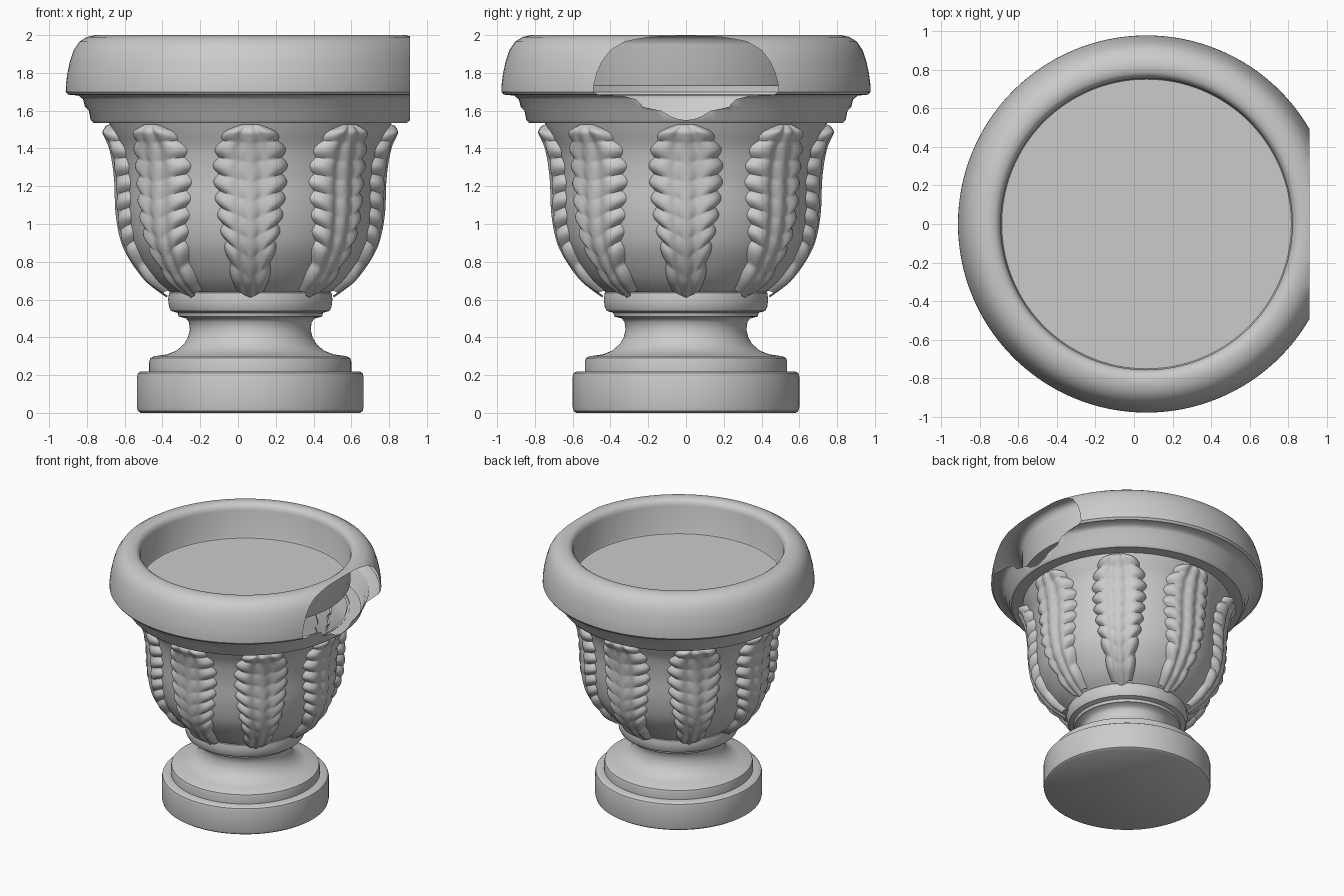
import bpy, bmesh, math

AXIS_X = 0.065      # the urn's axis sits off centre because one side of the rim is missing
BREAK_X = 0.91      # plane of the missing rim piece
LEAVES = 8
LOBES = 9

if "Cube" in bpy.data.objects:
    bpy.data.objects.remove(bpy.data.objects["Cube"], do_unlink=True)

stone = bpy.data.materials.new("pale_stone")
stone.use_nodes = True
grey = (0.6, 0.6, 0.6, 1)
stone.diffuse_color = grey
stone.node_tree.nodes["Principled BSDF"].inputs["Base Color"].default_value = grey


def sample(points, t):
    """Smooth curve value at t through (t, value) points."""
    t = min(max(t, points[0][0]), points[-1][0])
    n = len(points)
    slope = lambda i: ((points[min(i + 1, n - 1)][1] - points[max(i - 1, 0)][1])
                       / (points[min(i + 1, n - 1)][0] - points[max(i - 1, 0)][0]))
    for i in range(n - 1):
        (a, p), (b, q) = points[i], points[i + 1]
        if t <= b:
            h = b - a
            s = (t - a) / h
            return (p * (1 + 2 * s) * (1 - s) ** 2 + q * s * s * (3 - 2 * s)
                    + h * s * (1 - s) * (slope(i) * (1 - s) - slope(i + 1) * s))


def finish(name, bm, angle=40):
    mesh = bpy.data.meshes.new(name)
    bm.to_mesh(mesh)
    bm.free()
    mesh.materials.append(stone)
    obj = bpy.data.objects.new(name, mesh)
    obj.location.x = AXIS_X
    bpy.context.collection.objects.link(obj)
    bpy.ops.object.select_all(action="DESELECT")
    obj.select_set(True)
    bpy.context.view_layer.objects.active = obj
    bpy.ops.object.shade_smooth_by_angle(angle=math.radians(angle))
    return obj


def lathe(profile, steps=128):
    """Turn a (radius, height) profile about the axis."""
    bm = bmesh.new()
    rings = []
    for r, z in profile:
        rings.append([bm.verts.new((r * math.cos(math.tau * k / steps),
                                    r * math.sin(math.tau * k / steps), z))
                      for k in range(steps)])
    for low, high in zip(rings, rings[1:]):
        for k in range(steps):
            n = (k + 1) % steps
            bm.faces.new((low[k], low[n], high[n], high[k]))
    bmesh.ops.remove_doubles(bm, verts=bm.verts, dist=0.0001)
    return bm


# Pedestal: plinth, step, waisted neck and collar
finish("pedestal", lathe([
    (0, 0), (0.58, 0), (0.595, 0.01), (0.6, 0.03), (0.6, 0.19), (0.595, 0.21),
    (0.58, 0.22), (0.535, 0.22), (0.535, 0.27), (0.53, 0.29), (0.51, 0.3),
    (0.44, 0.31), (0.39, 0.33), (0.35, 0.365), (0.33, 0.4), (0.32, 0.44),
    (0.325, 0.48), (0.34, 0.5), (0.38, 0.51), (0.385, 0.53), (0.42, 0.54),
    (0.43, 0.56), (0.435, 0.6), (0.43, 0.635), (0.41, 0.65)]))

# Bowl wall, set in behind the leaves
LEAF_RADIUS = [(0.6, 0.43), (0.65, 0.5), (0.7, 0.56), (0.8, 0.635), (0.9, 0.685),
               (1.05, 0.715), (1.25, 0.725), (1.4, 0.75), (1.48, 0.785), (1.54, 0.81)]


def bowl_radius(z):
    return sample(LEAF_RADIUS, z) - 0.06


rows = 32
finish("bowl", lathe([(bowl_radius(z), z) for z in
                      (0.6 + 0.94 * i / rows for i in range(rows + 1))]))

# Hollow rim with moulding and basin floor, broken off on the left side
rim = lathe([
    (0.73, 1.535), (0.83, 1.535), (0.845, 1.55), (0.855, 1.6), (0.875, 1.62),
    (0.885, 1.66), (0.91, 1.68), (0.965, 1.685), (0.977, 1.7), (0.976, 1.74),
    (0.968, 1.8), (0.955, 1.86), (0.935, 1.92), (0.905, 1.965), (0.865, 1.99),
    (0.82, 2), (0.785, 1.995), (0.765, 1.98), (0.755, 1.95), (0.755, 1.74),
    (0.75, 1.73), (0, 1.73)])
bmesh.ops.bisect_plane(rim, geom=rim.verts[:] + rim.edges[:] + rim.faces[:],
                       plane_co=(BREAK_X - AXIS_X, 0, 0), plane_no=(1, 0, 0),
                       clear_outer=True)
finish("rim", rim)

# Acanthus leaves: scalloped outline, raised midrib and slanting lobes
LEAF_WIDTH = [(0, 0.1), (0.15, 0.15), (0.4, 0.2), (0.7, 0.225), (0.86, 0.205),
              (0.95, 0.15), (1, 0.06)]


def leaf(name, turn, cols=28, rows=108):
    bm = bmesh.new()
    grid = []
    for j in range(rows + 1):
        v = j / rows
        lobe = abs(math.sin(math.pi * LOBES * v))
        line = []
        for i in range(cols + 1):
            u = 2 * i / cols - 1
            side = abs(u)
            z = 0.61 + 0.92 * v + 0.13 * side * (1 - v) * min(1, v * 4 + 0.3)
            width = sample(LEAF_WIDTH, v) * (0.86 + 0.14 * lobe)
            tip = min(1, (1 - v) / 0.05) ** 0.5
            relief = 0.068 * (1 - side ** 5) * tip - 0.01
            relief += 0.018 * (lobe - 0.6) * side * (1 - side ** 6) * tip
            relief -= 0.016 * math.exp(-((side - 0.28) / 0.15) ** 2) * tip
            r = bowl_radius(z) + relief
            a = turn + u * width / sample(LEAF_RADIUS, z)
            line.append(bm.verts.new((r * math.cos(a), r * math.sin(a), z)))
        grid.append(line)
    for low, high in zip(grid, grid[1:]):
        for i in range(cols):
            bm.faces.new((low[i], low[i + 1], high[i + 1], high[i]))
    finish(name, bm, 60)


for n in range(LEAVES):
    leaf(f"leaf_{n + 1}", math.tau * n / LEAVES)
